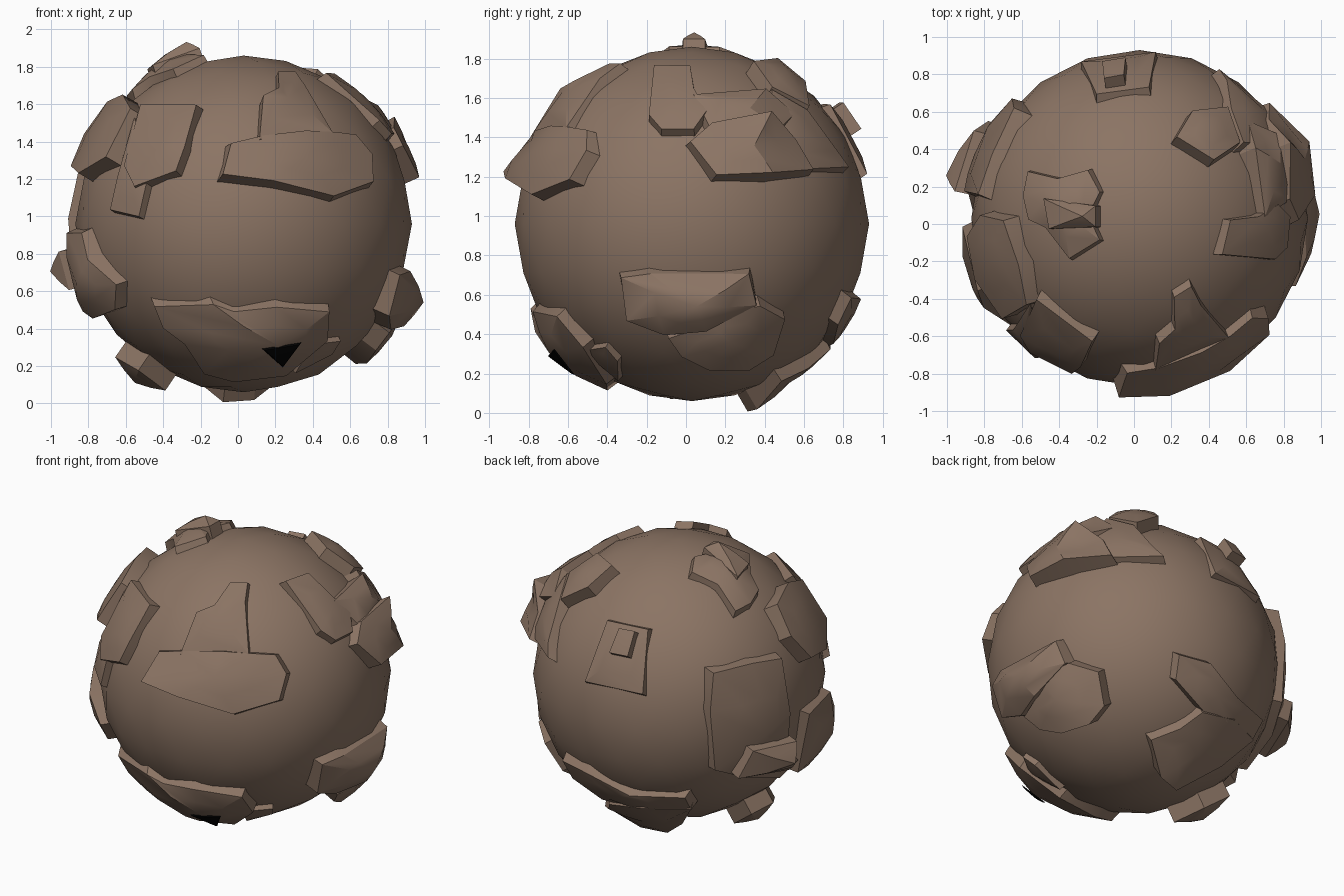
import bpy, bmesh
from math import sqrt, radians
from mathutils import Vector

if "Cube" in bpy.data.objects:
    bpy.data.objects.remove(bpy.data.objects["Cube"])

CENTRE = Vector((0.03, 0.03, 0.96))
RADIUS = 0.9


def material(name, colour):
    m = bpy.data.materials.new(name)
    m.use_nodes = True
    m.diffuse_color = (*colour, 1)
    m.node_tree.nodes["Principled BSDF"].inputs["Base Color"].default_value = (*colour, 1)
    return m


ROCK = material("brown rock", (0.26, 0.175, 0.127))
BLACK = material("black hollow", (0.001, 0.001, 0.001))

# Each side maps an outline (u, v) and a depth d to a point
SIDES = {
    "front": lambda u, v, d: (u, -d, v),
    "back": lambda u, v, d: (u, d, v),
    "right": lambda u, v, d: (d, u, v),
    "left": lambda u, v, d: (-d, u, v),
    "top": lambda u, v, d: (u, v, d),
    "bottom": lambda u, v, d: (u, v, -d),
}


def direction(side, u, v):
    """Unit direction from the planet centre to the surface under (u, v)."""
    place = SIDES[side]
    flat = Vector(place(u, v, 0)) - CENTRE
    axis = Vector(place(0, 0, 1))
    flat -= axis * flat.dot(axis)
    depth = sqrt(max(0, RADIUS ** 2 - flat.length_squared))
    return (flat + axis * depth).normalized()


def finish(bm, name, mat, angle):
    bmesh.ops.recalc_face_normals(bm, faces=bm.faces)
    mesh = bpy.data.meshes.new(name)
    bm.to_mesh(mesh)
    bm.free()
    ob = bpy.data.objects.new(name, mesh)
    bpy.context.collection.objects.link(ob)
    mesh.materials.append(mat)
    bpy.ops.object.select_all(action="DESELECT")
    ob.select_set(True)
    bpy.context.view_layer.objects.active = ob
    bpy.ops.object.shade_smooth_by_angle(angle=radians(angle))
    return ob


def plate(name, side, height, outline, middle=None, peak=None, mat=ROCK, floor=-0.04):
    """Raised slab of crust; a third number in a point overrides its height."""
    count = len(outline)
    if middle is None:
        middle = [sum(p[i] for p in outline) / count for i in (0, 1)]
    hub = direction(side, *middle)
    peak = height if peak is None else peak
    bm = bmesh.new()
    rings = []
    for blend, lift in ((0, None), (0.13, 0), (0.55, 0.5)):
        ring = []
        for p in outline:
            h = p[2] if len(p) > 2 else height
            d = direction(side, p[0], p[1]).lerp(hub, blend).normalized()
            rise = floor if lift is None else h + (peak - h) * lift
            ring.append(bm.verts.new(CENTRE + d * (RADIUS + rise)))
        rings.append(ring)
    top = bm.verts.new(CENTRE + hub * (RADIUS + peak))
    for i in range(count):
        j = (i + 1) % count
        for low, high in zip(rings, rings[1:]):
            bm.faces.new((low[i], low[j], high[j], high[i]))
        bm.faces.new((rings[-1][i], rings[-1][j], top))
    return finish(bm, name, mat, 28)


# Planet body
body = bmesh.new()
bmesh.ops.create_icosphere(body, subdivisions=3, radius=RADIUS)
bmesh.ops.translate(body, verts=body.verts, vec=CENTRE)
finish(body, "planet_body", ROCK, 60)

# Front crust
plate("front_slab", "front", 0.035, [
    (-.13, 1.18, .1), (-.09, 1.38), (.1, 1.43), (.35, 1.46), (.52, 1.45), (.64, 1.43),
    (.72, 1.31, .05), (.72, 1.15, .06), (.5, 1.07, .06), (.15, 1.15, .09)], peak=.055)
plate("front_slab_stem", "front", 0.035, [
    (.09, 1.36), (.11, 1.6, .065), (.2, 1.65, .06), (.2, 1.76), (.3, 1.76), (.36, 1.68),
    (.52, 1.4)], peak=.05)
plate("front_side_slab", "front", 0.05, [
    (-.5, 1.59), (-.18, 1.59), (-.25, 1.35), (-.3, 1.21), (-.54, 1.12), (-.6, 1.24)])
plate("front_side_strip", "front", 0.035, [
    (-.52, 1.55), (-.45, 1.2), (-.5, .97), (-.67, 1.01), (-.63, 1.2)])
plate("lower_front_slab", "front", 0.05, [
    (-.5, .58, .04), (-.17, .58, .04), (-.05, .53, .03), (.2, .56, .04), (.5, .54), (.49, .37),
    (.25, .17), (-.05, .14), (-.22, .19), (-.33, .36), (-.45, .46)], (.2, .37), .095)
plate("lower_front_chip", "front", 0.025, [(.38, .34), (.55, .36), (.5, .28), (.28, .17)])
plate("dark_hollow", "front", 0.099, [(.12, .355), (.31, .385), (.22, .265)],
      peak=.102, mat=BLACK, floor=.093)

# Crust on the -x side
plate("left_upper_slab", "left", 0.08, [
    (-.42, 1.54), (-.2, 1.62), (.05, 1.58), (.08, 1.4), (-.04, 1.22), (-.28, 1.18),
    (-.5, 1.27)], peak=.07)
plate("left_lower_slab", "front", 0.08, [
    (-.87, .95, .05), (-.79, .95, .05), (-.73, .8), (-.59, .65, .05), (-.59, .51, .06),
    (-.7, .47), (-.84, .46)], (-.76, .68), .12)
plate("left_back_slab", "left", 0.05, [
    (.59, 1.38, .08), (.35, 1.4), (.12, 1.37), (.14, 1.0), (.14, .76), (-.05, .57),
    (.09, .48), (.4, .58), (.63, .7), (.67, 1.14)], (.35, .9), .05)
plate("left_back_block", "left", 0.11, [
    (.15, .84), (.48, .87), (.53, .68), (.16, .63)], (.22, .75), .19)
plate("left_bottom_rock", "bottom", 0.09, [
    (-.61, 0), (-.57, .19), (-.4, .14), (-.33, -.08), (-.48, -.2)], peak=.13)

# Crust on the +x side
plate("right_upper_step", "right", 0.04, [
    (-.17, 1.75), (.03, 1.75), (.05, 1.63), (.12, 1.5), (.05, 1.4), (-.13, 1.4), (-.2, 1.48)])
plate("right_upper_ledge", "right", 0.04, [
    (0, 1.6), (.38, 1.59, .1), (.55, 1.48, .06), (.45, 1.38, .1), (.1, 1.4)], peak=.1)
plate("right_upper_slab", "right", 0.07, [
    (.1, 1.46, .06), (.38, 1.46, .17), (.55, 1.36), (.64, 1.2), (.4, 1.17, .13),
    (.12, 1.17, .08), (-.02, 1.36, .05)], peak=.12)
plate("right_back_slab", "right", 0.05, [
    (.38, 1.62, .07), (.58, 1.52, .06), (.75, 1.3), (.81, 1.21), (.55, 1.2), (.38, 1.42)],
    peak=.06)
plate("right_top_rock", "top", 0.07, [
    (.19, .43), (.28, .58), (.48, .6), (.55, .4), (.4, .3)], peak=.09)
plate("right_lower_slab", "right", 0.08, [
    (-.36, .72, .05), (-.2, .74, .05), (.34, .74, .05), (.37, .58), (.1, .46, .12),
    (-.12, .42), (-.32, .5)], (.05, .6), .15)
plate("right_bottom_slab", "right", 0.08, [
    (.11, .5), (.15, .57), (.37, .6), (.51, .52, .06), (.44, .34), (.3, .27, .1),
    (.1, .27, .1), (-.05, .33), (-.12, .43)], peak=.11)

# Back crust
plate("back_panel", "back", 0.03, [(.1, 1.57), (-.21, 1.57), (-.3, 1.18), (.14, 1.18)])
plate("back_block", "back", 0.09, [(-.16, 1.39), (-.03, 1.39), (-.04, 1.53), (-.15, 1.53)])
plate("back_lower_slab", "back", 0.045, [
    (.37, .63), (.14, .62), (-.16, .5), (-.5, .53), (-.48, .4), (-.3, .3), (.12, .37),
    (.34, .48)], (.0, .45))
plate("back_bottom_slab", "bottom", 0.05, [
    (.3, .45), (.17, .6), (.08, .72), (-.2, .72), (-.48, .57), (-.32, .44), (-.07, .25, .1),
    (.1, .3, .1)])

# Top crust
plate("top_slab", "top", 0.035, [
    (-.6, .16), (-.57, .3), (-.4, .26), (-.22, .31), (-.15, .18), (-.2, .08), (-.2, 0),
    (-.15, -.1), (-.33, -.21), (-.47, -.03), (-.57, .02)], (-.34, .06), .08)
plate("top_ridge", "top", 0.08, [(-.47, .14), (-.18, .1, .07), (-.18, -.02, .07), (-.44, -.03)],
      (-.24, .04), .12)
